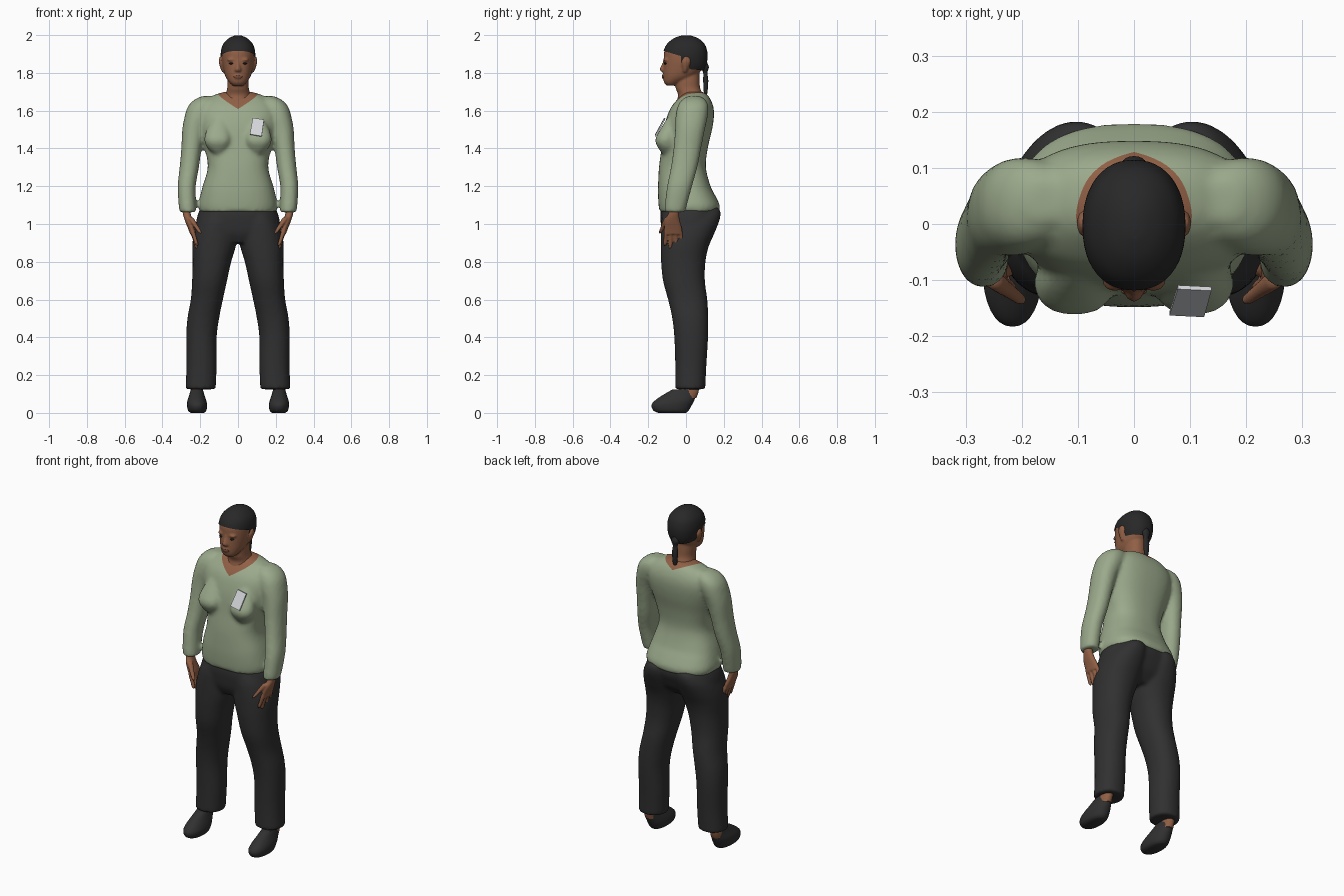
import bpy, bmesh, math
from mathutils import Vector

cube = bpy.data.objects.get("Cube")
if cube:
    bpy.data.objects.remove(cube, do_unlink=True)


def material(name, *rgb):
    mat = bpy.data.materials.new(name)
    mat.use_nodes = True
    colour = (*rgb, 1.0)
    mat.diffuse_color = colour
    bsdf = next(n for n in mat.node_tree.nodes if n.type == 'BSDF_PRINCIPLED')
    bsdf.inputs["Base Color"].default_value = colour
    bsdf.inputs["Roughness"].default_value = 0.8
    return mat


GREEN = material("sage_green", 0.33, 0.40, 0.26)
SKIN = material("brown_skin", 0.28, 0.115, 0.06)
LIPS = material("dark_lips", 0.17, 0.065, 0.04)
CHARCOAL = material("charcoal_cloth", 0.03, 0.03, 0.031)
BLACK = material("black_hair", 0.021, 0.021, 0.021)
WHITE = material("badge_white", 0.65, 0.67, 0.70)


def catmull(a, b, c, d, t):
    return [0.5 * (2 * q + (r - p) * t + (2 * p - 5 * q + 4 * r - s) * t * t
                   + (3 * q - p - 3 * r + s) * t ** 3)
            for p, q, r, s in zip(a, b, c, d)]


def loft(bm, rings, side=1, power=2.2, sides=32, steps=4):
    """Closed body through level rings given as (z, x0, x1, y0, y1)."""
    path = []
    for i in range(len(rings) - 1):
        a, d = rings[max(i - 1, 0)], rings[min(i + 2, len(rings) - 1)]
        path += [catmull(a, rings[i], rings[i + 1], d, k / steps) for k in range(steps)]
    path.append(rings[-1])
    loops = []
    for z, x0, x1, y0, y1 in path:
        loop = []
        for k in range(sides):
            ang = math.tau * k / sides
            c, s = math.cos(ang), math.sin(ang)
            px = math.copysign(abs(c) ** (2 / power), c)
            py = math.copysign(abs(s) ** (2 / power), s)
            loop.append(bm.verts.new((side * ((x0 + x1) + (x1 - x0) * px) / 2,
                                      ((y0 + y1) + (y1 - y0) * py) / 2, z)))
        loops.append(loop)
    faces = [bm.faces.new(loops[0]), bm.faces.new(loops[-1][::-1])]
    for low, high in zip(loops, loops[1:]):
        for k in range(sides):
            n = (k + 1) % sides
            faces.append(bm.faces.new((low[k], high[k], high[n], low[n])))
    bmesh.ops.recalc_face_normals(bm, faces=faces)


def centred(*rings):
    """Symmetric rings given as (z, half width, y0, y1)."""
    return [(z, -h, h, y0, y1) for z, h, y0, y1 in rings]


def strand(start, end, r0, r1):
    """Straight finger between two points with rounded ends."""
    rings = []
    for t, k in ((-0.08, 0.4), (0, 1), (0.5, 1), (0.9, 0.95), (1, 0.4)):
        p = Vector(start).lerp(Vector(end), t)
        r = (r0 + (r1 - r0) * t) * k
        rings.append((p.z, p.x - r, p.x + r, p.y - r, p.y + r))
    return rings


def finish(name, bm, mats, voxel=0, relax=4, smooth=True):
    """Make an object; a voxel size melts its overlapping bodies into one skin."""
    mesh = bpy.data.meshes.new(name)
    bm.to_mesh(mesh)
    bm.free()
    obj = bpy.data.objects.new(name, mesh)
    bpy.context.collection.objects.link(obj)
    if voxel:
        rem = obj.modifiers.new("melt", 'REMESH')
        rem.mode, rem.voxel_size = 'VOXEL', voxel
        soft = obj.modifiers.new("relax", 'SMOOTH')
        soft.factor, soft.iterations = 0.5, relax
        deps = bpy.context.evaluated_depsgraph_get()
        obj.data = bpy.data.meshes.new_from_object(obj.evaluated_get(deps))
        obj.modifiers.clear()
    obj.data.materials.clear()
    for mat in mats:
        obj.data.materials.append(mat)
    for poly in obj.data.polygons:
        poly.use_smooth = smooth
    if smooth and not voxel:
        bpy.ops.object.select_all(action='DESELECT')
        obj.select_set(True)
        bpy.context.view_layer.objects.active = obj
        bpy.ops.object.shade_smooth_by_angle(angle=math.radians(50))
    return obj


def slice_mesh(bm, point, normal, faces=None):
    faces = faces or bm.faces[:]
    geom = set(faces) | {e for f in faces for e in f.edges} | {v for f in faces for v in f.verts}
    bmesh.ops.bisect_plane(bm, geom=list(geom), plane_co=point, plane_no=normal, dist=1e-5)


# Sweater: torso, bust and sleeves melted together
bm = bmesh.new()
loft(bm, centred((1.065, .205, -.14, .175), (1.10, .21, -.145, .178), (1.15, .2, -.148, .155),
                 (1.2, .187, -.148, .13), (1.3, .16, -.143, .105), (1.4, .175, -.13, .115),
                 (1.5, .2, -.118, .138), (1.57, .21, -.1, .148), (1.62, .2, -.078, .145),
                 (1.66, .165, -.045, .13), (1.685, .12, -.02, .112), (1.7, .07, 0, .09)),
     power=2.5, sides=48)
for s in (1, -1):
    loft(bm, [(1.365, .08, .12, -.12, -.05), (1.40, .05, .16, -.146, -.05),
              (1.445, .035, .178, -.163, -.05), (1.5, .045, .165, -.137, -.05),
              (1.56, .07, .13, -.1, -.05)], s)
    loft(bm, [(1.062, .222, .308, -.112, -.005), (1.1, .224, .314, -.112, .005),
              (1.2, .224, .319, -.1, .032), (1.3, .207, .309, -.08, .06),
              (1.4, .193, .3, -.066, .08), (1.5, .172, .295, -.058, .1),
              (1.57, .14, .282, -.055, .115), (1.62, .12, .266, -.045, .118),
              (1.655, .12, .235, -.025, .105), (1.677, .13, .19, .01, .075)], s)
sweater = finish("sweater", bm, [GREEN, SKIN], 0.011)

# Neckline: cut a V through the sweater and give the inside skin colour
bm = bmesh.new()
bm.from_mesh(sweater.data)
slice_mesh(bm, (0, 0, 0), (1, 0, 0))
low_point = Vector((0, -.08, 1.61))
for s in (1, -1):
    half = [f for f in bm.faces if f.calc_center_median().x * s > 0]
    slice_mesh(bm, low_point, (-.52 * s, -.25, 1), half)
for f in bm.faces:
    c = f.calc_center_median() - low_point
    f.material_index = int(c.z > .52 * abs(c.x) + .25 * c.y)
bm.to_mesh(sweater.data)
bm.free()

# Trousers: hips, seat and two legs
bm = bmesh.new()
loft(bm, centred((.9, .12, -.1, .08), (.95, .21, -.125, .13), (1.0, .222, -.133, .155),
                 (1.05, .213, -.136, .172), (1.1, .19, -.128, .165)), power=2.4, sides=48)
for s in (1, -1):
    loft(bm, [(.125, .118, .278, -.057, .102), (.25, .113, .273, -.057, .108),
              (.4, .113, .274, -.062, .117), (.5, .1, .268, -.073, .118),
              (.6, .08, .25, -.095, .113), (.7, .058, .243, -.122, .1),
              (.8, .036, .24, -.132, .103), (.88, .012, .242, -.134, .12),
              (.95, .004, .235, -.134, .15), (1.02, .003, .215, -.13, .178),
              (1.07, .02, .18, -.11, .183), (1.09, .05, .15, -.06, .16)], s)
finish("trousers", bm, [CHARCOAL], 0.011)

# Head with nose, brow, lips and ears, on a neck
bm = bmesh.new()
loft(bm, centred((1.733, .028, -.102, -.05), (1.75, .046, -.116, -.02), (1.78, .066, -.12, .045),
                 (1.82, .078, -.12, .085), (1.87, .085, -.118, .1), (1.92, .083, -.113, .1),
                 (1.96, .06, -.08, .07), (1.975, .03, -.04, .03)))
loft(bm, centred((1.62, .075, -.06, .095), (1.68, .066, -.042, .09), (1.72, .057, -.055, .075),
                 (1.76, .056, -.055, .072), (1.82, .05, -.04, .07)))
loft(bm, centred((1.803, .012, -.124, -.08), (1.812, .02, -.136, -.08), (1.825, .016, -.138, -.08),
                 (1.85, .009, -.126, -.08), (1.875, .008, -.119, -.08)))
loft(bm, centred((1.765, .014, -.119, -.08), (1.773, .025, -.126, -.08),
                 (1.786, .024, -.127, -.08), (1.794, .01, -.121, -.08)))
for s in (1, -1):
    loft(bm, [(1.862, .018, .052, -.112, -.08), (1.869, .012, .058, -.122, -.07),
              (1.877, .018, .052, -.113, -.08)], s)
    loft(bm, [(1.803, .07, .083, -.014, .002), (1.825, .07, .093, -.019, .012),
              (1.86, .075, .102, -.022, .024), (1.885, .075, .097, -.01, .015)], s)
finish("head", bm, [SKIN], 0.006, 2)

# Mouth and eyes, set just proud of the face
bm = bmesh.new()
loft(bm, centred((1.771, .012, -.126, -.118), (1.776, .021, -.128, -.112),
                 (1.782, .022, -.127, -.112), (1.788, .01, -.127, -.118)))
finish("mouth", bm, [LIPS])
for s, label in ((1, "left"), (-1, "right")):
    bm = bmesh.new()
    loft(bm, [(1.845, .03, .04, -.114, -.1), (1.85, .023, .048, -.117, -.1),
              (1.855, .03, .04, -.115, -.1)], s, sides=16)
    finish(label + "_eye", bm, [BLACK])

# Hair: a cap over the skull, cut away at the face and nape
bm = bmesh.new()
loft(bm, centred((1.78, .055, -.1, .08), (1.83, .081, -.115, .104), (1.87, .09, -.12, .113),
                 (1.91, .091, -.12, .113), (1.95, .08, -.103, .1), (1.98, .053, -.07, .07),
                 (1.995, .025, -.034, .035), (1.999, .006, -.01, .01)), sides=48)
brow, nape = Vector((0, -.12, 1.917)), Vector((0, .1, 1.812))
slice_mesh(bm, brow, (0, .3, 1))
slice_mesh(bm, nape, (0, .1, 1))
slice_mesh(bm, (0, -.026, 0), (0, 1, 0))
bald = []
for f in bm.faces:
    c = f.calc_center_median()
    face_side = c.y < -.026 and (c - brow).dot((0, .3, 1)) < 0
    if face_side or (c - nape).dot((0, .1, 1)) < 0:
        bald.append(f)
bmesh.ops.delete(bm, geom=bald, context='FACES')
finish("hair_cap", bm, [BLACK])

# Ponytail with a gathered knot
bm = bmesh.new()
loft(bm, centred((1.675, .005, .1, .108), (1.70, .013, .094, .114), (1.76, .017, .091, .118),
                 (1.80, .014, .091, .113), (1.83, .024, .08, .121), (1.855, .012, .08, .112)),
     sides=20)
finish("ponytail", bm, [BLACK])

for s, label in ((1, "left"), (-1, "right")):
    # Hand: palm, four spread fingers and a thumb
    bm = bmesh.new()
    loft(bm, [(1.1, .25, .292, -.085, -.035), (1.06, .251, .293, -.092, -.037),
              (1.02, .241, .282, -.11, -.033), (.97, .226, .262, -.116, -.02),
              (.945, .227, .253, -.11, -.025)], s)
    for y0, y1, tip in ((-.104, -.112, .885), (-.081, -.083, .868),
                        (-.056, -.05, .872), (-.033, -.018, .892)):
        loft(bm, strand((.242, y0, .965), (.216, y1, tip), .0125, .009), s, sides=16)
    loft(bm, strand((.25, -.1, 1.03), (.197, -.138, .95), .016, .01), s, sides=16)
    finish(label + "_hand", bm, [SKIN], 0.005, 2)

    # Ankle and shoe
    bm = bmesh.new()
    loft(bm, [(.08, .187, .25, -.04, .055), (.12, .187, .25, -.04, .068),
              (.2, .165, .235, -.04, .075)], s)
    finish(label + "_ankle", bm, [SKIN])
    bm = bmesh.new()
    loft(bm, [(0, .18, .25, -.145, .0), (.012, .168, .264, -.172, .014),
              (.04, .163, .27, -.183, .03), (.065, .168, .268, -.165, .043),
              (.095, .178, .258, -.122, .055), (.125, .186, .25, -.07, .06)], s)
    finish(label + "_shoe", bm, [CHARCOAL])

# Badge: a thin tilted card on the left of the chest
bm = bmesh.new()
corners = [(.063, -.163, 1.476), (.125, -.166, 1.465), (.138, -.119, 1.553), (.078, -.116, 1.562)]
card = bm.faces.new([bm.verts.new(c) for c in corners])
grown = bmesh.ops.extrude_face_region(bm, geom=[card])["geom"]
bmesh.ops.translate(bm, verts=[g for g in grown if isinstance(g, bmesh.types.BMVert)],
                    vec=(0, .007, -.003))
bmesh.ops.recalc_face_normals(bm, faces=bm.faces[:])
finish("badge", bm, [WHITE], smooth=False)
